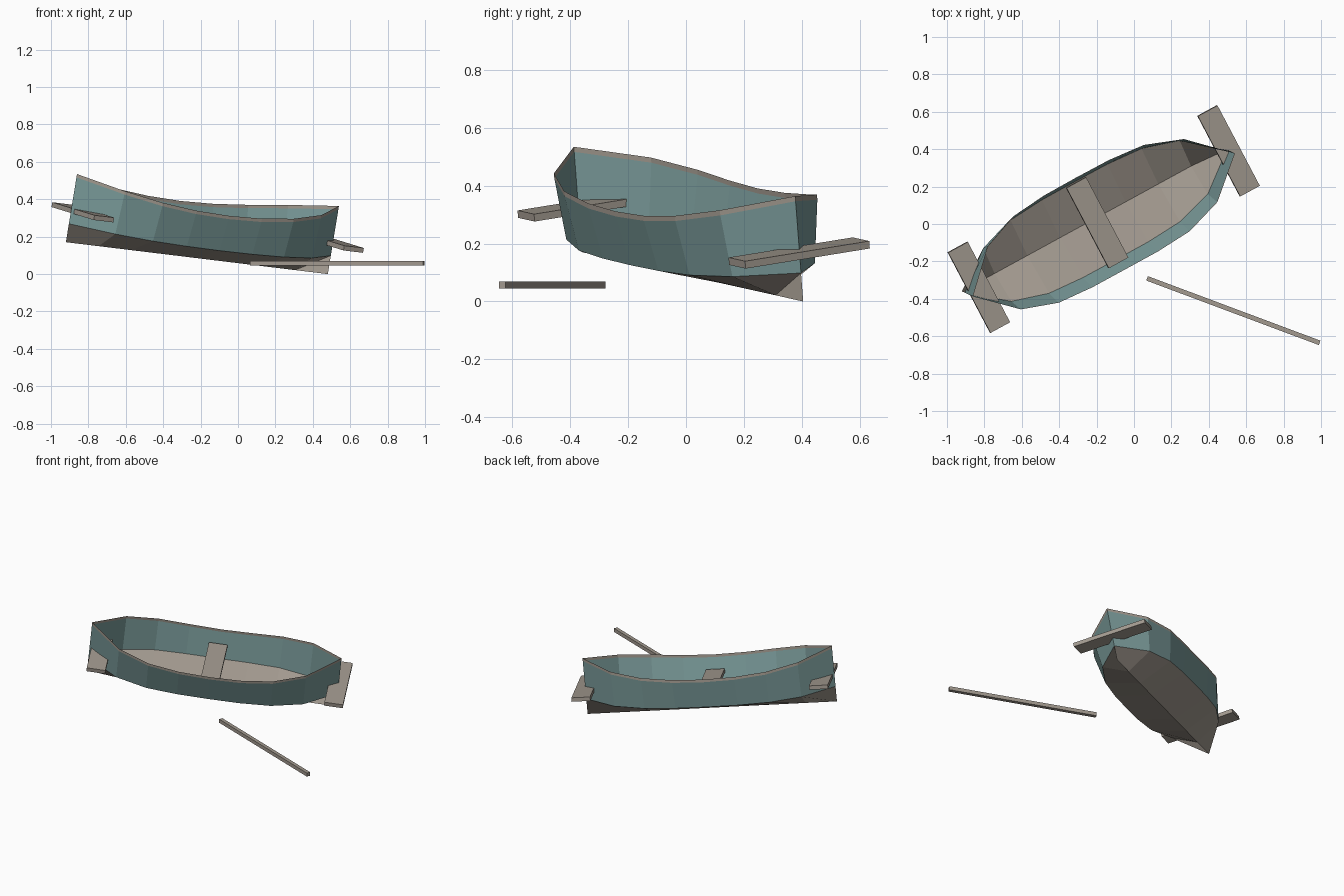
import bpy, math
from mathutils import Matrix, Euler

if "Cube" in bpy.data.objects:
    bpy.data.objects.remove(bpy.data.objects["Cube"])

# Pose of the listing boat: keel centre, roll, pitch and heading
BOAT = Matrix.Translation((-0.22, 0.0225, 0.085)) @ Euler(
    (math.radians(-0 + 8.2), math.radians(6.1), math.radians(28.65))).to_matrix().to_4x4()
HALF = 0.8025
STATIONS = [i / 4 for i in range(-4, 5)]


def material(name, rgb):
    m = bpy.data.materials.new(name)
    m.diffuse_color = (*rgb, 1)
    m.use_nodes = True
    m.node_tree.nodes["Principled BSDF"].inputs["Base Color"].default_value = m.diffuse_color
    return m


wood = material("weathered_wood", (0.36, 0.32, 0.275))
paint = material("teal_paint", (0.20, 0.335, 0.33))


def add_mesh(name, verts, faces, mat, matrix):
    me = bpy.data.meshes.new(name)
    me.from_pydata(verts, [], faces)
    me.materials.append(mat)
    ob = bpy.data.objects.new(name, me)
    bpy.context.collection.objects.link(ob)
    ob.matrix_world = matrix
    return ob


def box(name, size, matrix):
    x, y, z = (s / 2 for s in size)
    verts = [(a, b, c) for a in (-x, x) for b in (-y, y) for c in (-z, z)]
    faces = [(0, 1, 3, 2), (4, 6, 7, 5), (0, 4, 5, 1),
             (2, 3, 7, 6), (0, 2, 6, 4), (1, 5, 7, 3)]
    return add_mesh(name, verts, faces, wood, matrix)


# Hull lines: (half width, height) at a station t from -1 to 1
def keel(t):
    return 0, 0


def chine(t):
    return 0.238 * (1 - t ** 4), 0.075 + 0.025 * t * t


def wall_top(t):
    return 0.28 * (1 - t ** 4), 0.252 + 0.1 * t * t


def rail_top(t):
    return 0.28 * (1 - t ** 4), 0.27 + 0.1 * t * t


# One row of planks between two hull lines, mirrored across the keel
def strake(name, low, high, mat):
    verts = [(t * HALF, *line(t)) for t in STATIONS for line in (low, high)]
    faces = [(2 * i, 2 * i + 1, 2 * i + 3, 2 * i + 2)
             for i in range(len(STATIONS) - 1)]
    ob = add_mesh(name, verts, faces, mat, BOAT)
    mod = ob.modifiers.new("mirror", 'MIRROR')
    mod.use_axis = (False, True, False)
    mod.merge_threshold = 0.0005


strake("hull_bottom", keel, chine, wood)
strake("hull_sides", chine, wall_top, paint)
strake("rail", wall_top, rail_top, wood)

# Three cross benches, the end ones running out through the hull
for name, u in (("rear_bench", -0.73), ("middle_bench", -0.005), ("front_bench", 0.80)):
    box(name, (0.12, 0.49, 0.026), BOAT @ Matrix.Translation((u, 0, 0.17)))

# Loose pole lying beside the boat
box("pole", (0.985, 0.025, 0.025),
    Matrix.Translation((0.531, -0.463, 0.057)) @ Matrix.Rotation(math.radians(-20.5), 4, 'Z'))
